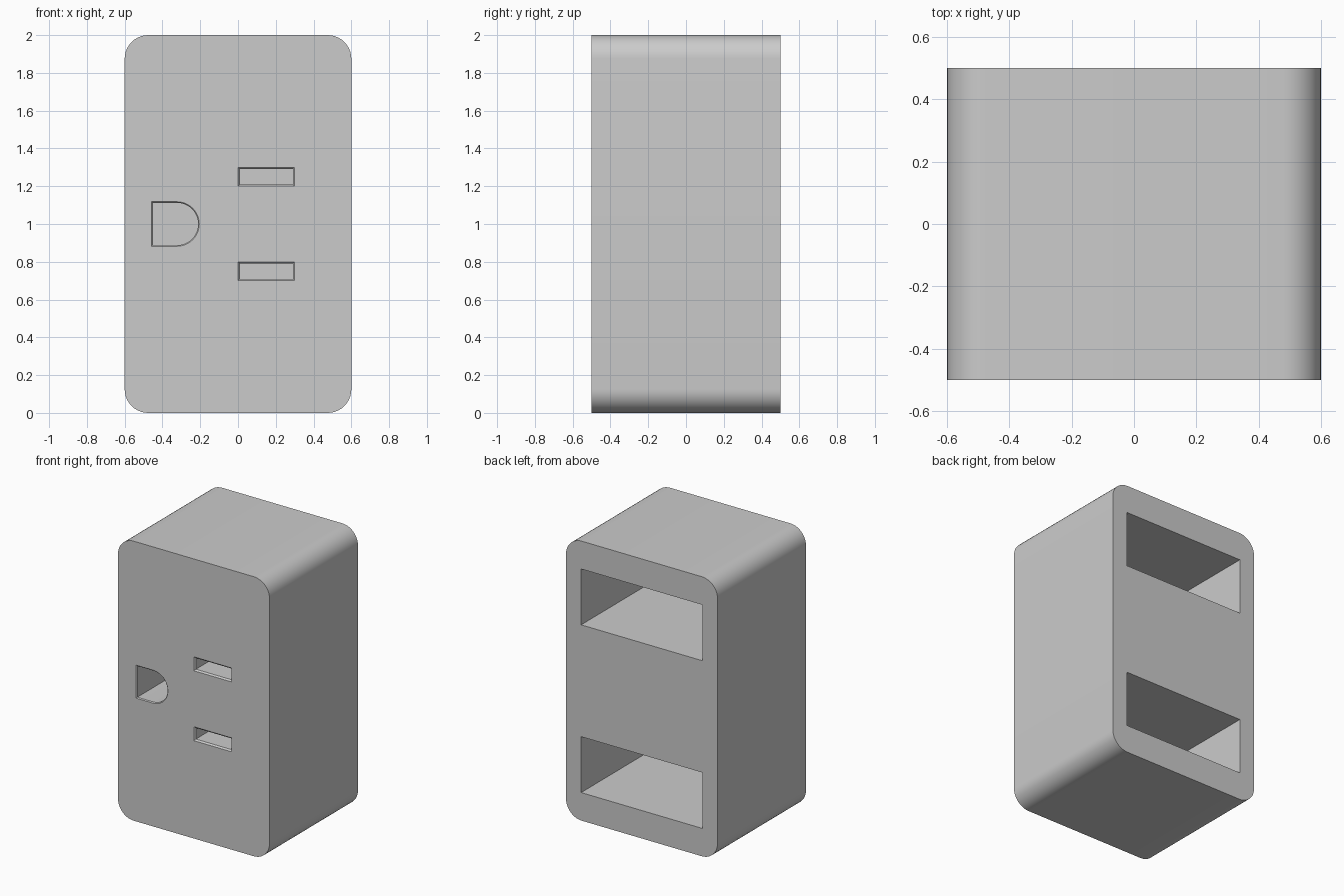
import bpy, bmesh
from math import sin, cos, pi

if "Cube" in bpy.data.objects:
    bpy.data.objects.remove(bpy.data.objects["Cube"])


def rect(x0, x1, z0, z1):
    return [(x0, z0), (x1, z0), (x1, z1), (x0, z1)]


def rounded_rect(hw, z0, z1, r, n=10):
    pts = []
    corners = [(hw - r, z1 - r), (-hw + r, z1 - r), (-hw + r, z0 + r), (hw - r, z0 + r)]
    for k, (cx, cz) in enumerate(corners):
        for i in range(n + 1):
            a = pi / 2 * (k + i / n)
            pts.append((cx + r * cos(a), cz + r * sin(a)))
    return pts


def d_shape(x0, cx, cz, r, n=24):
    arc = [(cx + r * cos(-pi / 2 + pi * i / n), cz + r * sin(-pi / 2 + pi * i / n))
           for i in range(n + 1)]
    return [(x0, cz - r)] + arc + [(x0, cz + r)]


def loft(name, rings):
    """Closed solid through a list of (y, profile) rings."""
    bm = bmesh.new()
    loops = [[bm.verts.new((x, y, z)) for x, z in prof] for y, prof in rings]
    bm.faces.new(loops[0])
    bm.faces.new(loops[-1])
    n = len(loops[0])
    for a, b in zip(loops, loops[1:]):
        for i in range(n):
            j = (i + 1) % n
            bm.faces.new((a[i], a[j], b[j], b[i]))
    bmesh.ops.recalc_face_normals(bm, faces=bm.faces)
    me = bpy.data.meshes.new(name)
    bm.to_mesh(me)
    bm.free()
    ob = bpy.data.objects.new(name, me)
    bpy.context.collection.objects.link(ob)
    return ob


def front_hole(name, profile, chamfer, depth):
    """Cutter entering from the front with a chamfered rim; profile(inset)."""
    return loft(name, [(-0.51, profile(-0.01)),
                       (-0.5 + chamfer, profile(chamfer)),
                       (-0.5 + depth, profile(chamfer))])


# Adapter body with rounded long edges
outline = rounded_rect(0.6, 0, 2, 0.125)
body = loft("adapter_body", [(-0.5, outline), (0.5, outline)])

cutters = []
# Two blade slots
for cz in (0.75, 1.25):
    cutters.append(front_hole(
        "blade_slot", lambda i, c=cz: rect(i, 0.3 - i, c - 0.05 + i, c + 0.05 - i), 0.01, 0.4))
# D-shaped ground hole
cutters.append(front_hole(
    "ground_hole", lambda i: d_shape(-0.457 + i, -0.323, 1.0, 0.118 - i), 0.006, 0.5))
# Two wide ports in the back
for cz in (0.4, 1.6):
    port = rect(-0.48, 0.48, cz - 0.2, cz + 0.2)
    cutters.append(loft("back_port", [(-0.3, port), (0.55, port)]))

# Cut the openings, then discard the cutters
bpy.context.view_layer.objects.active = body
body.select_set(True)
for c in cutters:
    m = body.modifiers.new("cut", 'BOOLEAN')
    m.operation = 'DIFFERENCE'
    m.solver = 'EXACT'
    m.object = c
    bpy.ops.object.modifier_apply(modifier=m.name)
for c in cutters:
    bpy.data.objects.remove(c)

bpy.ops.object.shade_smooth_by_angle(angle=pi / 6)
